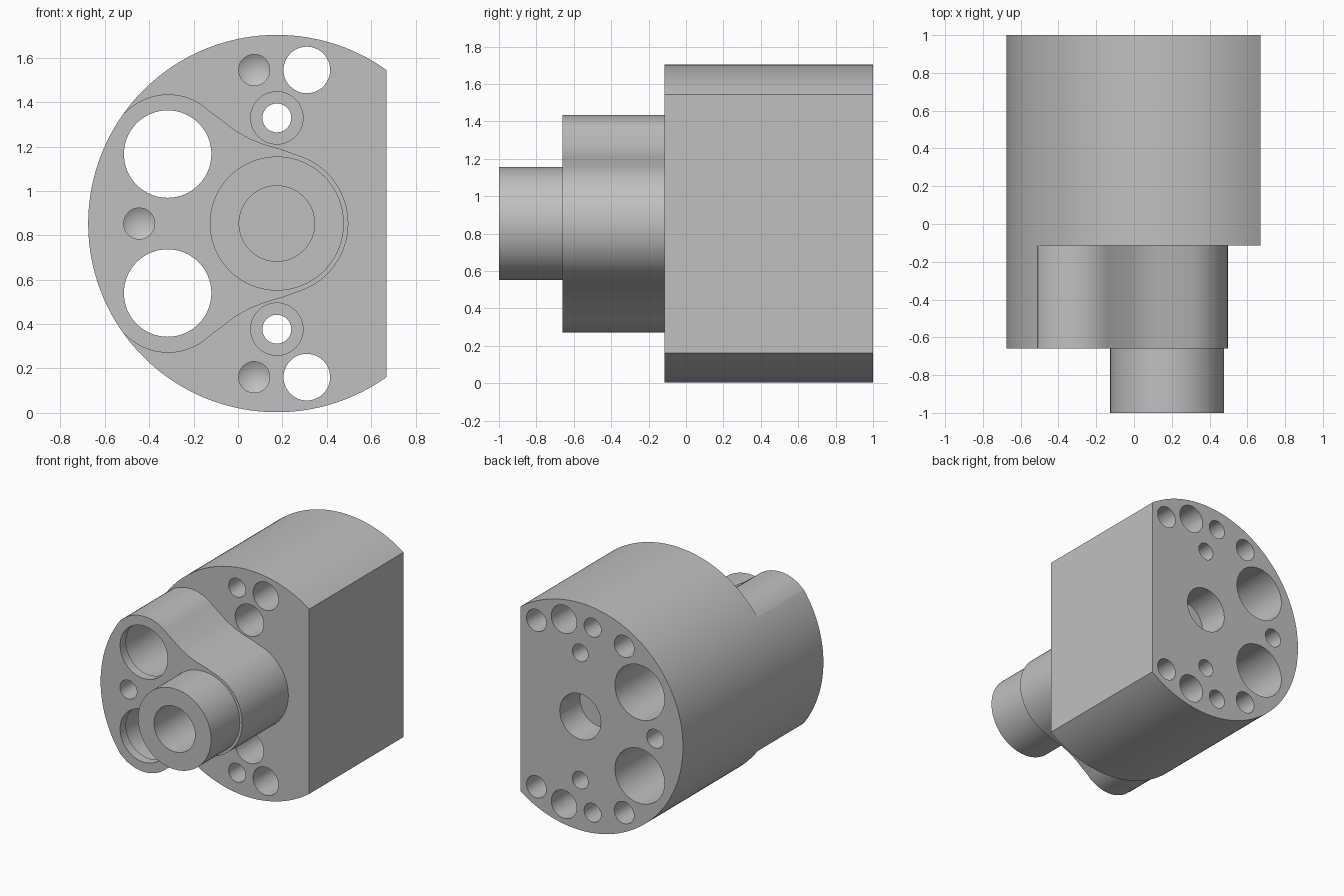
import bpy, bmesh, math

cube = bpy.data.objects.get("Cube")
if cube:
    bpy.data.objects.remove(cube, do_unlink=True)

CX, CZ = 0.175, 0.853          # main axis
BACK, SHOULDER, BOSS, TIP = 1.0, -0.115, -0.66, -1.0

grey = bpy.data.materials.new("machined grey")
grey.use_nodes = True
colour = (0.53, 0.53, 0.53, 1)
grey.diffuse_color = colour
grey.node_tree.nodes["Principled BSDF"].inputs["Base Color"].default_value = colour


def arc(cx, cz, r, start, end, steps):
    angles = [math.radians(start + (end - start) * i / steps) for i in range(steps + 1)]
    return [(cx + r * math.cos(a), cz + r * math.sin(a)) for a in angles]


def add_object(name, bm):
    bmesh.ops.recalc_face_normals(bm, faces=bm.faces)
    mesh = bpy.data.meshes.new(name)
    bm.to_mesh(mesh)
    bm.free()
    mesh.materials.append(grey)
    obj = bpy.data.objects.new(name, mesh)
    bpy.context.collection.objects.link(obj)
    return obj


def extrude(bm, outline, y0, y1):
    """Prism along y from an x-z outline."""
    rings = [[bm.verts.new((x, y, z)) for x, z in outline] for y in (y0, y1)]
    bm.faces.new(rings[0])
    bm.faces.new(rings[1])
    n = len(outline)
    for i in range(n):
        j = (i + 1) % n
        bm.faces.new((rings[0][i], rings[0][j], rings[1][j], rings[1][i]))


def turn(bm, x, z, profile, steps=48):
    """Closed solid turned about a y axis from (radius, y) pairs."""
    rings = []
    for r, y in profile:
        if r == 0:
            rings.append([bm.verts.new((x, y, z))])
        else:
            rings.append([bm.verts.new((px, y, pz)) for px, pz in arc(x, z, r, 0, 360, steps)[:-1]])
    for a, b in zip(rings, rings[1:]):
        for i in range(steps):
            j = (i + 1) % steps
            if len(b) == 1:
                bm.faces.new((a[i], a[j], b[0]))
            else:
                bm.faces.new((a[i], a[j], b[j], b[i]))
    for ring in (rings[0], rings[-1]):
        if len(ring) > 1:
            bm.faces.new(ring)


def combine(target, tool, operation):
    tool.hide_render = True
    mod = target.modifiers.new(operation.lower(), 'BOOLEAN')
    mod.operation = operation
    mod.solver = 'EXACT'
    mod.object = tool
    bpy.context.view_layer.objects.active = target
    bpy.ops.object.modifier_apply(modifier=mod.name)
    bpy.data.objects.remove(tool, do_unlink=True)


# Round body with one flat side
flat = math.degrees(math.acos((0.67 - CX) / 0.85))
bm = bmesh.new()
extrude(bm, arc(CX, CZ, 0.85, flat, 360 - flat, 120), BOSS, BACK)
body = add_object("pump_body", bm)

# Step that leaves the two-lobed boss standing on the front
upper = arc(CX, CZ, 0.322, 0, 66, 18)
upper += [(0.2, 1.186), (0.12, 1.209), (0.05, 1.237), (-0.016, 1.275), (-0.07, 1.317)]
upper += arc(-0.315, 1.165, 0.27, 45, 136, 22)
upper += [(-0.9, 1.75), (-0.9, 2.2), (1.2, 2.2)]
lower = [(x, 2 * CZ - z) for x, z in upper[1:]]
# A tiny slit on the far right closes the C-shaped outline
slit = [(1.2, CZ + 0.001), (upper[0][0], CZ + 0.001)]
for outline in (upper + [(1.2, CZ)], lower + [(1.2, CZ), upper[0]]):
    bm = bmesh.new()
    extrude(bm, outline, BOSS - 0.3, SHOULDER)
    combine(body, add_object("boss_cutter", bm), 'DIFFERENCE')

# Front spigot
bm = bmesh.new()
turn(bm, CX, CZ, [(0.302, TIP), (0.302, BOSS + 0.2)], 80)
combine(body, add_object("spigot", bm), 'UNION')


# Holes
def drill(bm, x, z, r, y, depth, direction):
    """Blind hole with a conical bottom."""
    end = y + direction * depth
    turn(bm, x, z, [(r, y - direction * 0.1), (r, end), (0, end + direction * r * 0.6)])


bm = bmesh.new()
turn(bm, CX, CZ, [(0.17, TIP - 0.1), (0.17, TIP + 0.8)], 64)
turn(bm, CX, CZ, [(0.17, BACK - 0.24), (0.17, BACK + 0.1)], 64)
drill(bm, -0.445, CZ, 0.07, BOSS, 0.35, 1)
drill(bm, -0.445, CZ, 0.07, BACK, 0.35, -1)
for s in (1, -1):
    # Lipped ports, plain through holes and counterbored screw holes
    turn(bm, -0.317, CZ + s * 0.313,
         [(0.197, BOSS - 0.1), (0.197, BOSS + 0.07), (0.205, BOSS + 0.07), (0.205, BACK + 0.1)], 64)
    turn(bm, 0.31, CZ + s * 0.692, [(0.105, SHOULDER - 0.1), (0.105, BACK + 0.1)])
    turn(bm, CX, CZ + s * 0.476,
         [(0.118, SHOULDER - 0.02), (0.118, SHOULDER + 0.4), (0.065, SHOULDER + 0.4), (0.065, BACK + 0.1)])
    # Blind drillings
    drill(bm, 0.073, CZ + s * 0.692, 0.07, SHOULDER, 0.35, 1)
    drill(bm, 0.073, CZ + s * 0.692, 0.07, BACK, 0.35, -1)
    for side in (1, -1):
        drill(bm, CX + side * 0.363, CZ + s * 0.622, 0.082, BACK, 0.4, -1)
combine(body, add_object("hole_cutter", bm), 'DIFFERENCE')

# Smooth curved walls, sharp rims
bpy.ops.object.select_all(action='DESELECT')
body.select_set(True)
bpy.context.view_layer.objects.active = body
bpy.ops.object.shade_smooth_by_angle(angle=math.radians(28))
